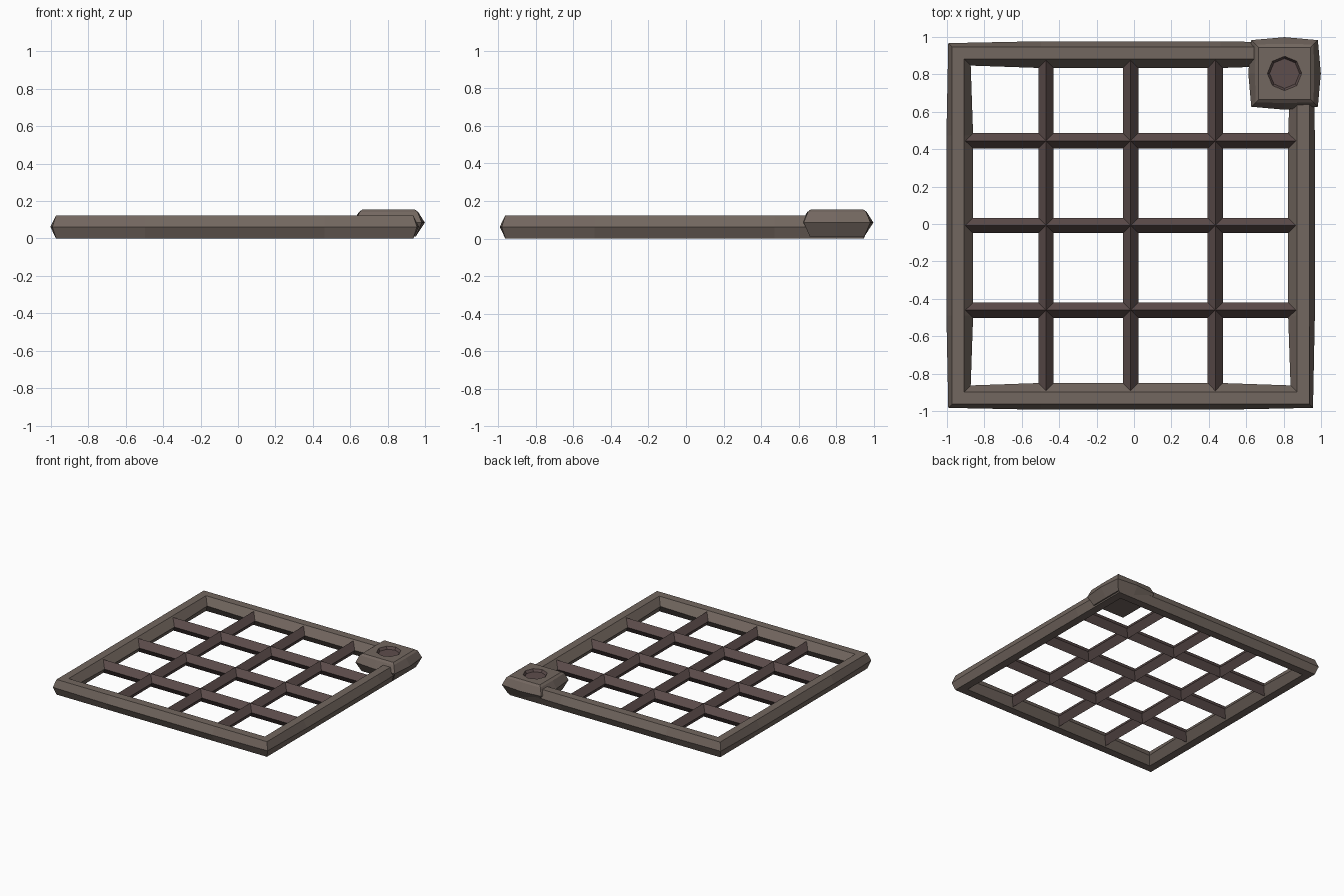
import bpy, bmesh, math

if "Cube" in bpy.data.objects:
    bpy.data.objects.remove(bpy.data.objects["Cube"])

CX, CY = -0.018, -0.008   # centre of the grate


def material(name, col):
    m = bpy.data.materials.new(name)
    m.diffuse_color = (*col, 1)
    m.use_nodes = True
    m.node_tree.nodes["Principled BSDF"].inputs["Base Color"].default_value = m.diffuse_color
    return m


iron = material("iron", (0.17, 0.135, 0.115))
rust = material("dark_rust", (0.11, 0.075, 0.072))


def loft(name, rings, mats, closed=False, cap=False, rust_from=None):
    """Skin a stack of equally long point rings."""
    bm = bmesh.new()
    loops = [[bm.verts.new(p) for p in r] for r in rings]
    n = len(loops[0])
    for i in range(len(loops) if closed else len(loops) - 1):
        a, b = loops[i], loops[(i + 1) % len(loops)]
        for j in range(n):
            k = (j + 1) % n
            f = bm.faces.new((a[j], a[k], b[k], b[j]))
            if rust_from is not None and i >= rust_from:
                f.material_index = 1
    if cap:
        bm.faces.new(loops[0])
        f = bm.faces.new(loops[-1])
        f.material_index = 0 if rust_from is None else 1
    bmesh.ops.recalc_face_normals(bm, faces=bm.faces)
    me = bpy.data.meshes.new(name)
    bm.to_mesh(me)
    bm.free()
    for m in mats:
        me.materials.append(m)
    ob = bpy.data.objects.new(name, me)
    bpy.context.collection.objects.link(ob)
    return ob


def square_ring(cx, cy, z, corner, side, steps):
    """Square loop: corners at 'corner', in-between points pushed to 'side'."""
    pts = []
    for q in range(4):
        c, s = round(math.cos(q * math.pi / 2)), round(math.sin(q * math.pi / 2))
        for u, v in [(corner, -corner)] + [(side, t) for t in steps]:
            pts.append((cx + u * c - v * s, cy + u * s + v * c, z))
    return pts


# Outer frame: hexagonal section, slightly bulged along the sides
section = [(0, 0.955, 0.955), (0.062, 0.975, 0.985), (0.124, 0.955, 0.955),
           (0.124, 0.89, 0.89), (0.062, 0.855, 0.842), (0, 0.89, 0.89)]
loft("frame", [square_ring(CX, CY, z, c, s, (-0.48, 0.48)) for z, c, s in section],
     [iron], closed=True)

# Diamond-section grid bars
for i in (-1, 0, 1):
    o = i * 0.4525
    dia = [(0.041, 0.062), (0, 0.116), (-0.041, 0.062), (0, 0.008)]
    loft(f"cross_bar_{i + 2}", [[(CX + e, CY + o + w, z) for w, z in dia]
                                for e in (-0.89, 0.89)], [rust], cap=True)
    loft(f"long_bar_{i + 2}", [[(CX + o + w, CY + e, z) for w, z in dia]
                               for e in (-0.89, 0.89)], [rust], cap=True)

# Corner block with a shallow octagonal socket
bx, by = 0.805, 0.805
rings = [square_ring(bx, by, z, c, s, (0,)) for z, c, s in
         [(0.01, 0.145, 0.145), (0.085, 0.178, 0.194),
          (0.142, 0.155, 0.158), (0.155, 0.14, 0.14)]]
for r, z in [(0.092, 0.155), (0.08, 0.135)]:
    rings.append([(bx + r * math.cos(a), by + r * math.sin(a), z)
                  for a in [(k - 1) * math.pi / 4 for k in range(8)]])
loft("corner_block", rings, [iron, rust], cap=True, rust_from=4)
